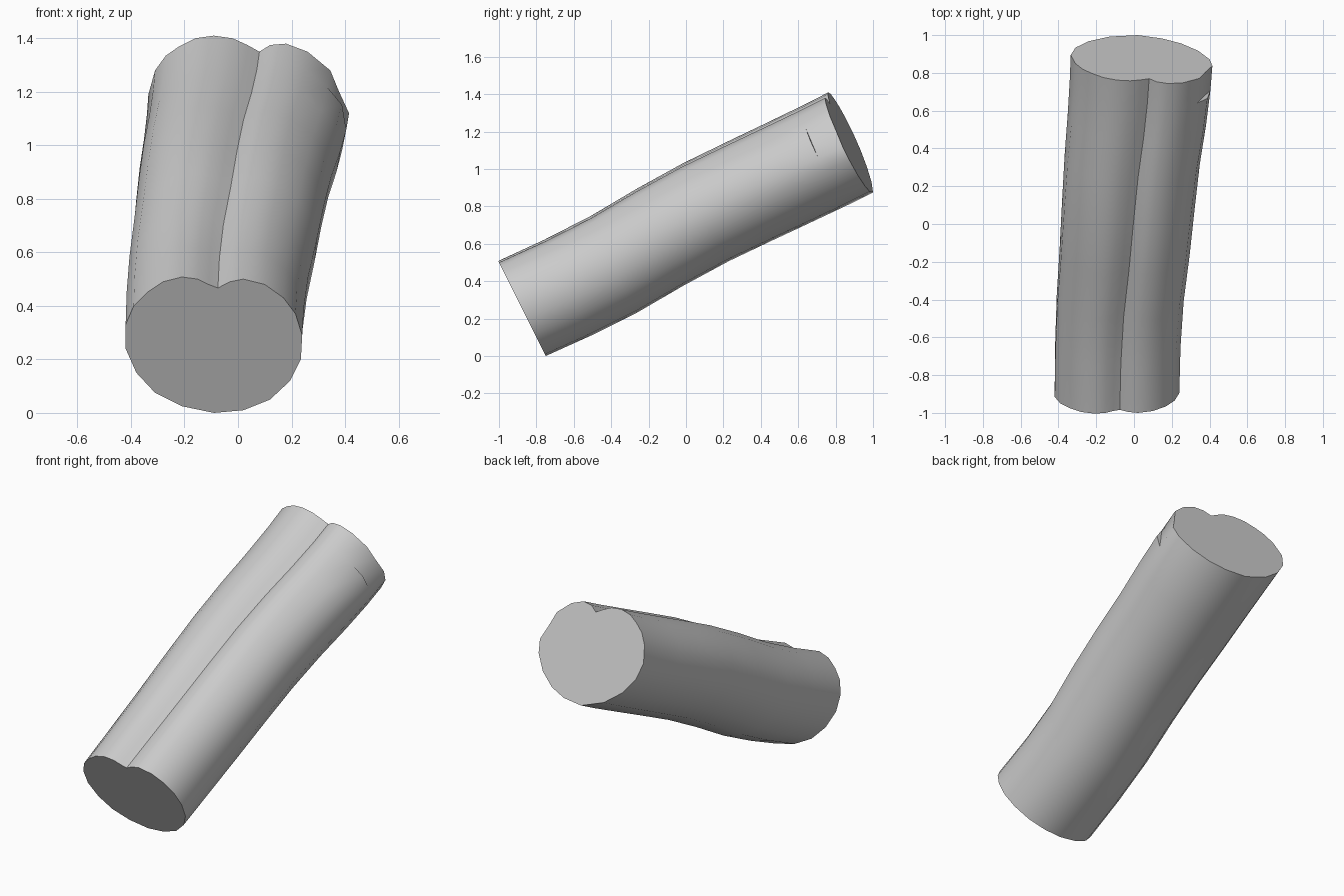
import bpy, bmesh, math

if "Cube" in bpy.data.objects:
    bpy.data.objects.remove(bpy.data.objects["Cube"])

# End outlines as (x, z), starting in the groove and running clockwise
LOW = [(-.075, .467), (-.03, .49), (.02, .50), (.10, .48), (.17, .43), (.215, .37),
       (.24, .29), (.235, .20), (.195, .12), (.12, .05), (.02, .01), (-.09, 0),
       (-.21, .025), (-.31, .075), (-.38, .15), (-.42, .24), (-.42, .33), (-.39, .40),
       (-.34, .45), (-.28, .49), (-.21, .508), (-.15, .50), (-.11, .48)]
HIGH = [(.08, 1.35), (.12, 1.375), (.18, 1.38), (.26, 1.35), (.345, 1.28), (.40, 1.215),
        (.415, 1.12), (.40, 1.05), (.34, .97), (.25, .91), (.15, .88), (.02, .875),
        (-.13, .93), (-.24, 1.01), (-.31, 1.10), (-.335, 1.19), (-.31, 1.28), (-.27, 1.335),
        (-.22, 1.37), (-.16, 1.40), (-.09, 1.41), (-.02, 1.40), (.035, 1.375)]
NOTCH = 5                    # outline point cut back to a flat chip near the high end
CHIP_POINT = (.378, 1.20)

# Stations along the trunk: (length fraction, sideways fraction, lift, chipped)
STATIONS = [(0, 0, 0, False), (.14, .035, -.012, False), (.28, .13, -.012, False),
            (.42, .31, .008, False), (.56, .46, .018, False), (.70, .62, .012, False),
            (.82, .81, .005, False), (.925, .94, 0, False), (.925, .94, 0, True),
            (1, 1, 0, True)]


def ring(bm, t, side, lift, chipped):
    verts = []
    for i, ((xa, za), (xb, zb)) in enumerate(zip(LOW, HIGH)):
        if chipped and i == NOTCH:
            xb, zb = CHIP_POINT
        ya = -.75 - .5 * za
        yb = 1 - .47 * (zb - .88) - .12 * xb
        verts.append(bm.verts.new((xa + (xb - xa) * side,
                                   ya + (yb - ya) * t,
                                   za + (zb - za) * t + lift)))
    return verts


# Trunk skin and flat ends
bm = bmesh.new()
rings = [ring(bm, *s) for s in STATIONS]
n = len(LOW)
for a, b in zip(rings, rings[1:]):
    for i in range(n):
        j = (i + 1) % n
        bm.faces.new((a[i], a[j], b[j], b[i]))
bm.faces.new(rings[0])
bm.faces.new(rings[-1])
bmesh.ops.remove_doubles(bm, verts=bm.verts, dist=1e-5)
bmesh.ops.recalc_face_normals(bm, faces=bm.faces)

mesh = bpy.data.meshes.new("log")
bm.to_mesh(mesh)
bm.free()
log = bpy.data.objects.new("log", mesh)
bpy.context.collection.objects.link(log)

grey = bpy.data.materials.new("light grey")
grey.diffuse_color = (.6, .6, .6, 1)
grey.use_nodes = True
grey.node_tree.nodes["Principled BSDF"].inputs["Base Color"].default_value = grey.diffuse_color
mesh.materials.append(grey)

bpy.context.view_layer.objects.active = log
log.select_set(True)
bpy.ops.object.shade_smooth_by_angle(angle=math.radians(42))
